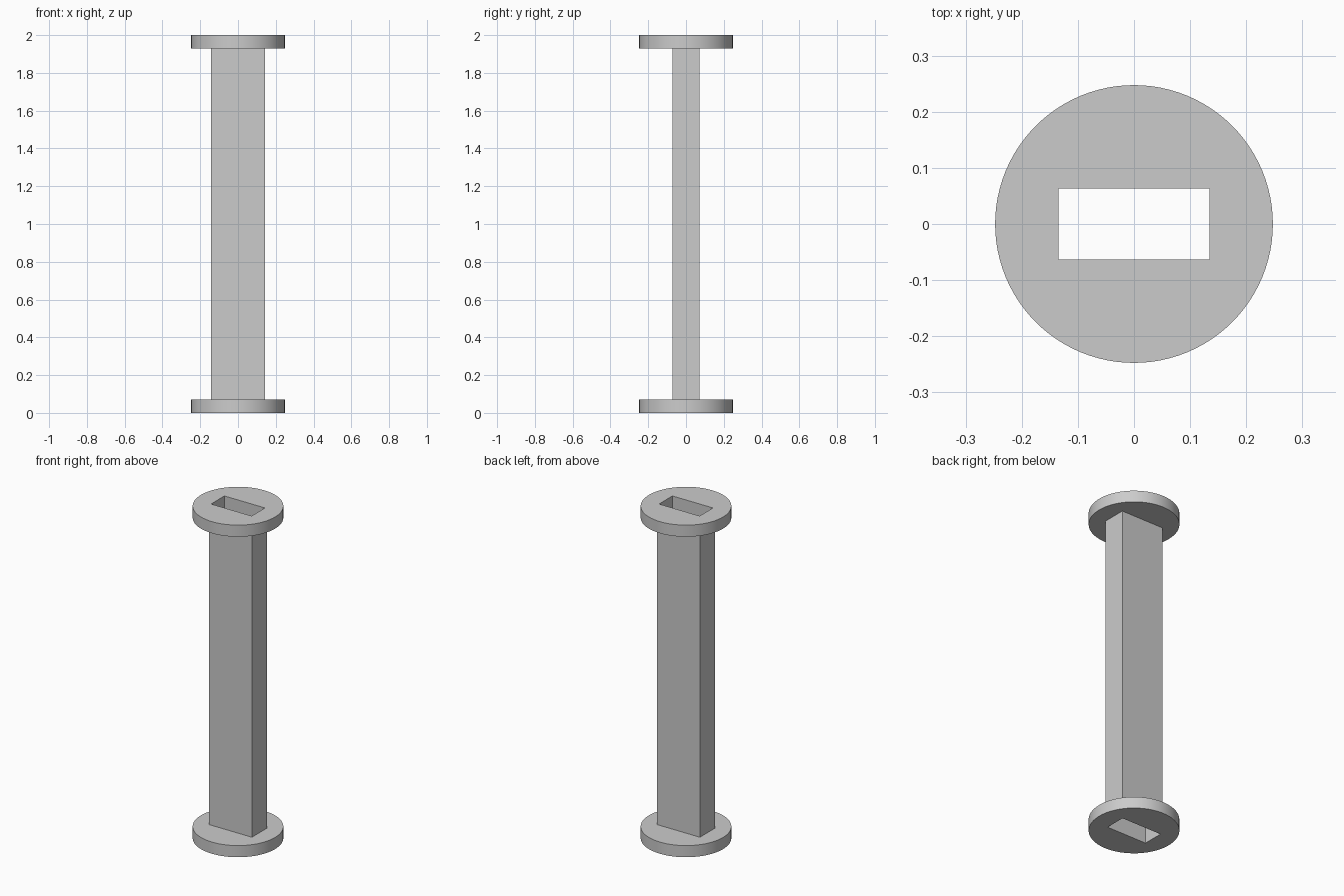
import bpy, bmesh, math

cube = bpy.data.objects.get("Cube")
if cube:
    bpy.data.objects.remove(cube, do_unlink=True)

HEIGHT, FLANGE_T, FLANGE_R = 2.0, 0.07, 0.2475
BORE_X, BORE_Y, WALL = 0.135, 0.0635, 0.0075

grey = bpy.data.materials.new("light grey")
grey.use_nodes = True
colour = (0.6, 0.6, 0.6, 1)
grey.diffuse_color = colour
grey.node_tree.nodes["Principled BSDF"].inputs["Base Color"].default_value = colour


def rectangle(x, y):
    return [(-x, -y), (x, -y), (x, y), (-x, y)]


def circle(r, n=96):
    return [(r * math.cos(math.tau * i / n), r * math.sin(math.tau * i / n)) for i in range(n)]


def hollow_prism(name, outer, inner, z_mid, height):
    """Solid between two outlines, centred on z_mid."""
    bm = bmesh.new()
    edges = []
    for outline in (outer, inner):
        verts = [bm.verts.new((x, y, 0)) for x, y in outline]
        edges += [bm.edges.new((verts[i - 1], verts[i])) for i in range(len(verts))]
    bmesh.ops.triangle_fill(bm, edges=edges, use_beauty=True, normal=(0, 0, 1))
    mesh = bpy.data.meshes.new(name)
    bm.to_mesh(mesh)
    bm.free()
    mesh.materials.append(grey)
    ob = bpy.data.objects.new(name, mesh)
    bpy.context.collection.objects.link(ob)
    ob.location.z = z_mid
    solid = ob.modifiers.new("thickness", "SOLIDIFY")
    solid.thickness = height
    solid.offset = 0
    bpy.ops.object.select_all(action="DESELECT")
    ob.select_set(True)
    bpy.context.view_layer.objects.active = ob
    bpy.ops.object.modifier_apply(modifier=solid.name)
    bpy.ops.object.shade_smooth_by_angle(angle=math.radians(30))
    return ob


bore = rectangle(BORE_X, BORE_Y)

# Rectangular hollow column
hollow_prism("column_tube", rectangle(BORE_X + WALL, BORE_Y + WALL), bore,
             HEIGHT / 2, HEIGHT - 2 * FLANGE_T)

# Round end flanges, pierced by the column bore
hollow_prism("bottom_flange", circle(FLANGE_R), bore, FLANGE_T / 2, FLANGE_T)
hollow_prism("top_flange", circle(FLANGE_R), bore, HEIGHT - FLANGE_T / 2, FLANGE_T)
